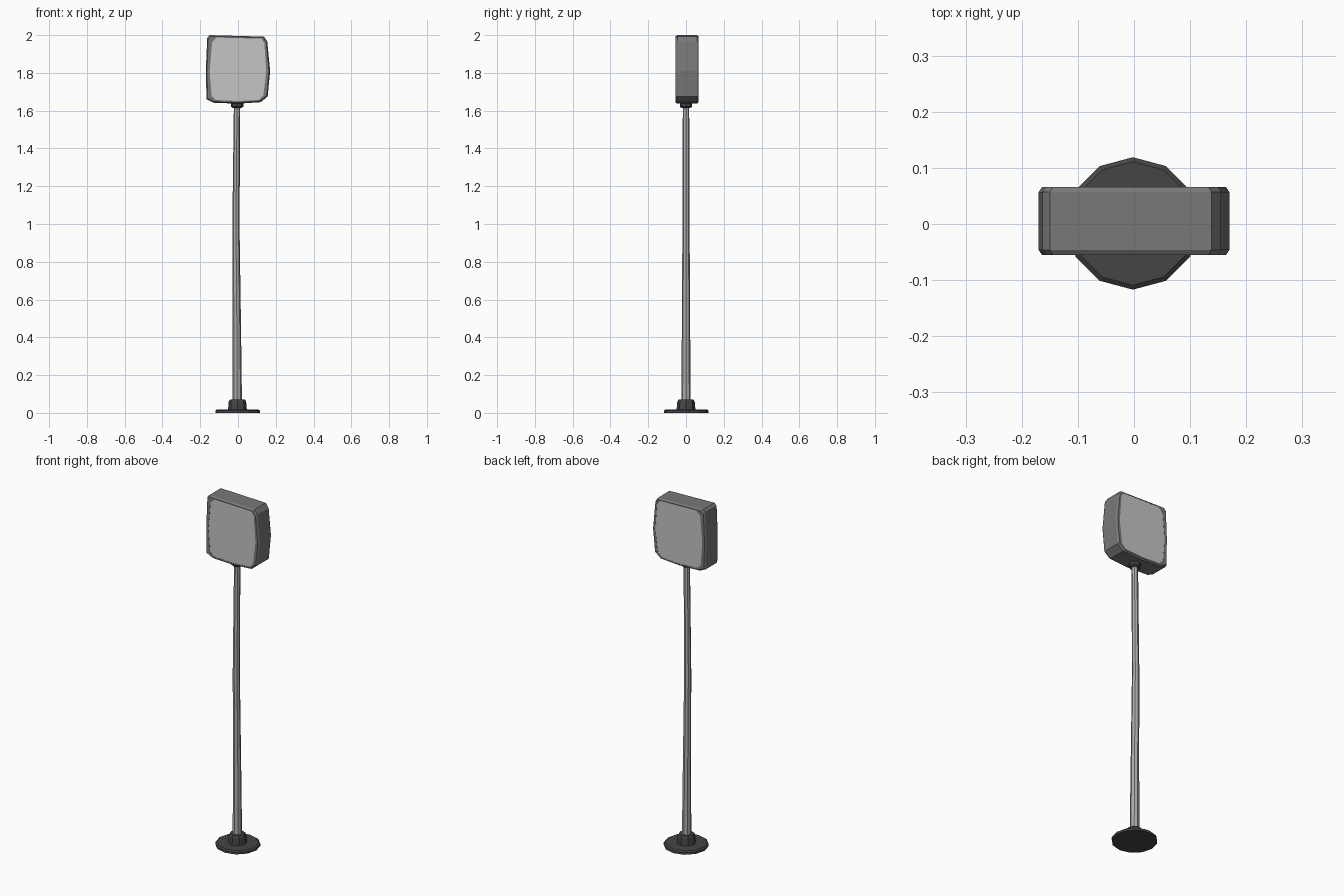
import bpy, bmesh, math

cube = bpy.data.objects.get("Cube")
if cube:
    bpy.data.objects.remove(cube, do_unlink=True)


def material(name, v):
    m = bpy.data.materials.new(name)
    m.use_nodes = True
    m.diffuse_color = (v, v, v, 1)
    m.node_tree.nodes["Principled BSDF"].inputs["Base Color"].default_value = (v, v, v, 1)
    return m


dark = material("dark grey", 0.06)
body = material("mid grey", 0.19)
steel = material("pole grey", 0.42)
light = material("panel light grey", 0.56)


def loft(name, rings, mat):
    """Join equal rings of points into a closed solid."""
    bm = bmesh.new()
    rows = [[bm.verts.new(p) for p in ring] for ring in rings]
    n = len(rows[0])
    for a, b in zip(rows, rows[1:]):
        for i in range(n):
            j = (i + 1) % n
            bm.faces.new((a[i], a[j], b[j], b[i]))
    bm.faces.new(rows[0])
    bm.faces.new(rows[-1])
    bmesh.ops.recalc_face_normals(bm, faces=bm.faces)
    mesh = bpy.data.meshes.new(name)
    bm.to_mesh(mesh)
    bm.free()
    mesh.materials.append(mat)
    ob = bpy.data.objects.new(name, mesh)
    bpy.context.collection.objects.link(ob)
    return ob


def circle(x, y, z, r, sides):
    steps = [math.tau * i / sides for i in range(sides)]
    return [(x + r * math.cos(a), y + r * math.sin(a), z) for a in steps]


def turned(name, profile, sides, mat, y=0.0):
    """Stack circles given as (x, radius, z)."""
    return loft(name, [circle(x, y, z, r, sides) for x, r, z in profile], mat)


# Foot and pole
turned("base_plate", [(-.002, .118, 0), (-.002, .118, .012), (-.002, .11, .018)], 12, dark, .001)
turned("base_socket", [(-.003, .05, .016), (-.003, .046, .06), (-.003, .04, .07)], 8, dark)
turned("pole", [(-.004, .025, .06), (-.006, .022, .45), (-.011, .019, 1), (-.005, .017, 1.625)], 8, steel)
turned("pole_collar", [(-.005, .024, 1.615), (-.005, .033, 1.622), (-.005, .033, 1.645)], 8, dark)

# Slightly crooked outline of the sign case, as (x, z)
outline = [(-.15, 2), (.138, 1.992), (.155, 1.967), (.17, 1.81), (.157, 1.675), (.12, 1.645),
           (0, 1.637), (-.13, 1.642), (-.167, 1.66), (-.17, 1.82), (-.163, 1.985)]
screen = [(-.112, 1.987), (.125, 1.981), (.139, 1.958), (.15, 1.81), (.134, 1.68), (.11, 1.657),
          (0, 1.651), (-.118, 1.657), (-.14, 1.68), (-.15, 1.81), (-.137, 1.964)]
MID = 1.818


def scaled(y, k):
    return [(x * k, y, MID + (z - MID) * k) for x, z in outline]


def flat(y):
    return [(x, y, z) for x, z in screen]


# Case with chamfered rims and a shallow recess around each screen
FRONT, BACK = -.055, .066
loft("sign_case", [flat(FRONT + .003), flat(FRONT), scaled(FRONT, .965), scaled(FRONT + .009, 1),
                   scaled(BACK - .009, 1), scaled(BACK, .965), flat(BACK), flat(BACK - .003)], body)

# Screens on both sides
loft("front_screen", [flat(FRONT + .004), flat(FRONT + .001)], light)
loft("back_screen", [flat(BACK - .004), flat(BACK - .001)], light)
